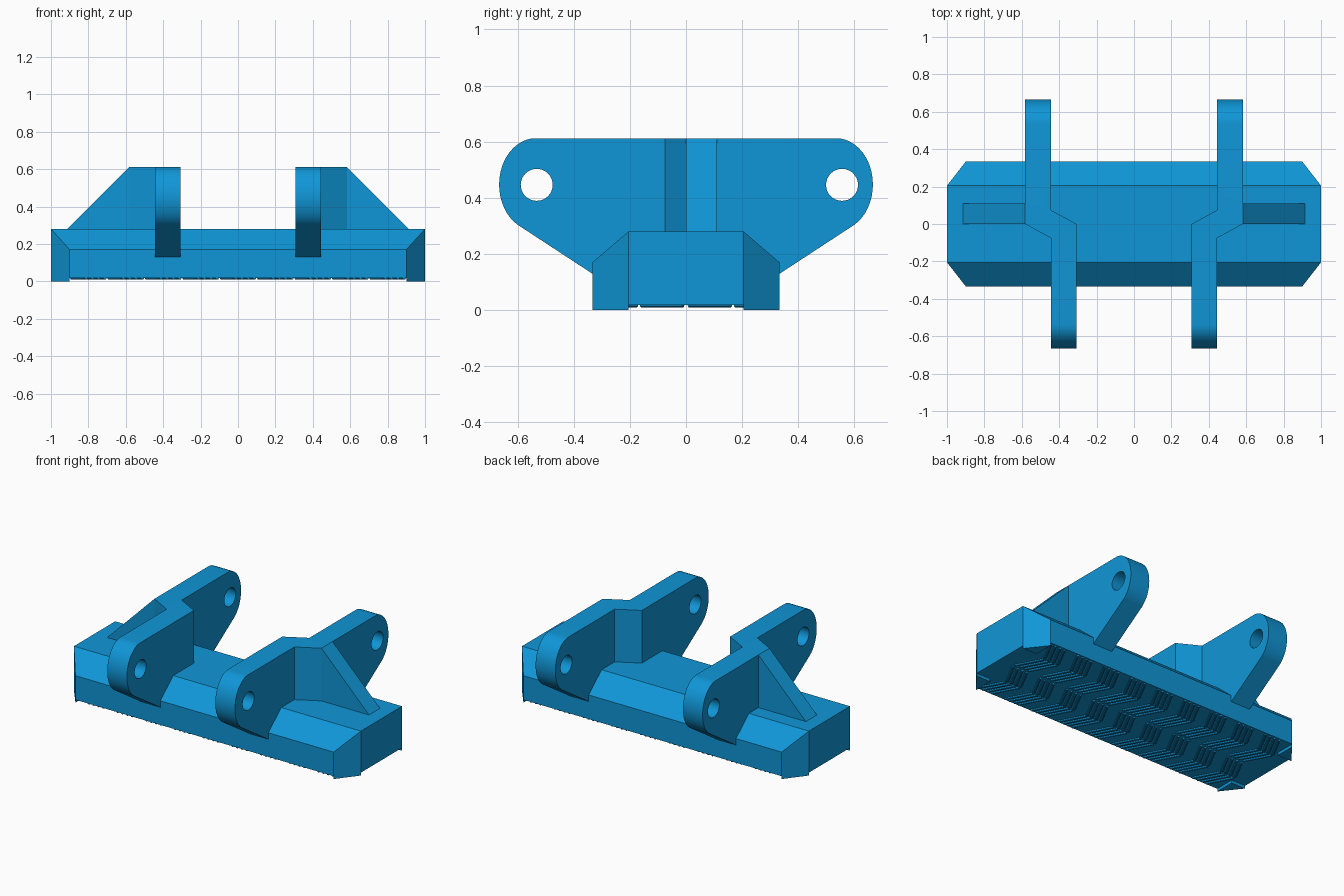
import bpy, bmesh, math
from mathutils import Vector

if "Cube" in bpy.data.objects:
    bpy.data.objects.remove(bpy.data.objects["Cube"])

blue = bpy.data.materials.new("blue")
blue.diffuse_color = (0.005, 0.305, 0.68, 1)
blue.use_nodes = True
blue.node_tree.nodes["Principled BSDF"].inputs["Base Color"].default_value = blue.diffuse_color


def finish(bm, name, smooth=False):
    bmesh.ops.recalc_face_normals(bm, faces=bm.faces)
    me = bpy.data.meshes.new(name)
    bm.to_mesh(me)
    bm.free()
    me.materials.append(blue)
    ob = bpy.data.objects.new(name, me)
    bpy.context.collection.objects.link(ob)
    if smooth:
        shade(ob)
    return ob


def shade(ob):
    bpy.ops.object.select_all(action='DESELECT')
    ob.select_set(True)
    bpy.context.view_layer.objects.active = ob
    bpy.ops.object.shade_smooth_by_angle(angle=math.radians(25))


def prism(name, points, direction):
    """Extrude a flat outline along a direction."""
    bm = bmesh.new()
    face = bm.faces.new([bm.verts.new(p) for p in points])
    res = bmesh.ops.extrude_face_region(bm, geom=[face])
    verts = [v for v in res["geom"] if isinstance(v, bmesh.types.BMVert)]
    bmesh.ops.translate(bm, verts=verts, vec=direction)
    return finish(bm, name)


def boolean(ob, cutter, operation):
    mod = ob.modifiers.new("cut", 'BOOLEAN')
    mod.operation, mod.object, mod.solver = operation, cutter, 'EXACT'
    bpy.context.view_layer.objects.active = ob
    bpy.ops.object.modifier_apply(modifier=mod.name)
    bpy.data.objects.remove(cutter)


# Pad body: bevelled block with chamfered corners
BOTTOM = 0.018
bm = bmesh.new()
for sx in (-1, 1):
    for sy in (-1, 1):
        for x, y, z in ((1, 0.205, 0.28), (0.9, 0.333, 0.17),
                        (1, 0.205, BOTTOM), (0.9, 0.333, BOTTOM)):
            bm.verts.new((sx * x, sy * y, z))
bmesh.ops.convex_hull(bm, input=bm.verts)
bmesh.ops.dissolve_limit(bm, angle_limit=0.01, verts=bm.verts, edges=bm.edges)
finish(bm, "pad_body")

# Small feet under the chamfered corners
for sx in (-1, 1):
    for sy in (-1, 1):
        tri = [(sx * x, sy * y, 0) for x, y in ((1, 0.205), (0.9, 0.333), (0.9, 0.205))]
        prism("corner_foot", tri, (0, 0, 0.03))

# Lugs: stepped plan crossed with a rounded side profile, then pin holes
plan = [(-0.582, 0.7), (-0.445, 0.7), (-0.445, 0.075), (-0.308, 0),
        (-0.308, -0.7), (-0.445, -0.7), (-0.445, -0.075), (-0.582, 0)]
half = [(0.535 + 0.131 * math.cos(a), 0.447 + 0.165 * math.sin(a))
        for a in (math.radians(90 - 150 * i / 20) for i in range(21))]
half += [(0.33, 0.127), (0.3, 0.1)]
profile = half + [(-y, z) for y, z in reversed(half)]


def circle(y, z, r, n=32):
    return [(y + r * math.cos(2 * math.pi * i / n), z + r * math.sin(2 * math.pi * i / n))
            for i in range(n)]


for s, side in ((1, "left"), (-1, "right")):
    lug = prism(side + "_lug", [(s * x, y, 0.05) for x, y in plan], (0, 0, 0.7))
    boolean(lug, prism("profile_cutter", [(-1, y, z) for y, z in profile], (2, 0, 0)),
            'INTERSECT')
    for y in (-0.532, 0.556):
        hole = [(-1, a, b) for a, b in circle(y, 0.446, 0.057)]
        boolean(lug, prism("hole_cutter", hole, (2, 0, 0)), 'DIFFERENCE')
    shade(lug)
    # Triangular brace on the outer side of the lug
    brace = [(s * x, 0.0, z) for x, z in ((-0.918, 0.275), (-0.582, 0.612),
                                           (-0.5, 0.612), (-0.5, 0.275))]
    prism(side + "_brace", brace, (0, 0.11, 0))

# Grip ribs: rows of slanted rods half sunk into the underside
bm = bmesh.new()
for row, yc in enumerate((-0.25, -0.085, 0.085, 0.25)):
    lean = 0.04 if row % 2 else -0.04
    for k in range(9):
        for off in (-0.05, -0.017, 0.017, 0.05):
            x = -0.8 + 0.2 * k + off
            a = Vector((x - lean, yc - 0.075, BOTTOM))
            b = Vector((x + lean, yc + 0.075, BOTTOM))
            if max(abs(a.x), abs(b.x)) > 0.9:
                continue
            rot = (b - a).to_track_quat('Z', 'Y').to_matrix().to_4x4()
            rot.translation = (a + b) / 2
            bmesh.ops.create_cone(bm, cap_ends=True, segments=8, radius1=0.009,
                                  radius2=0.009, depth=(b - a).length, matrix=rot)
finish(bm, "grip_ribs", smooth=True)
